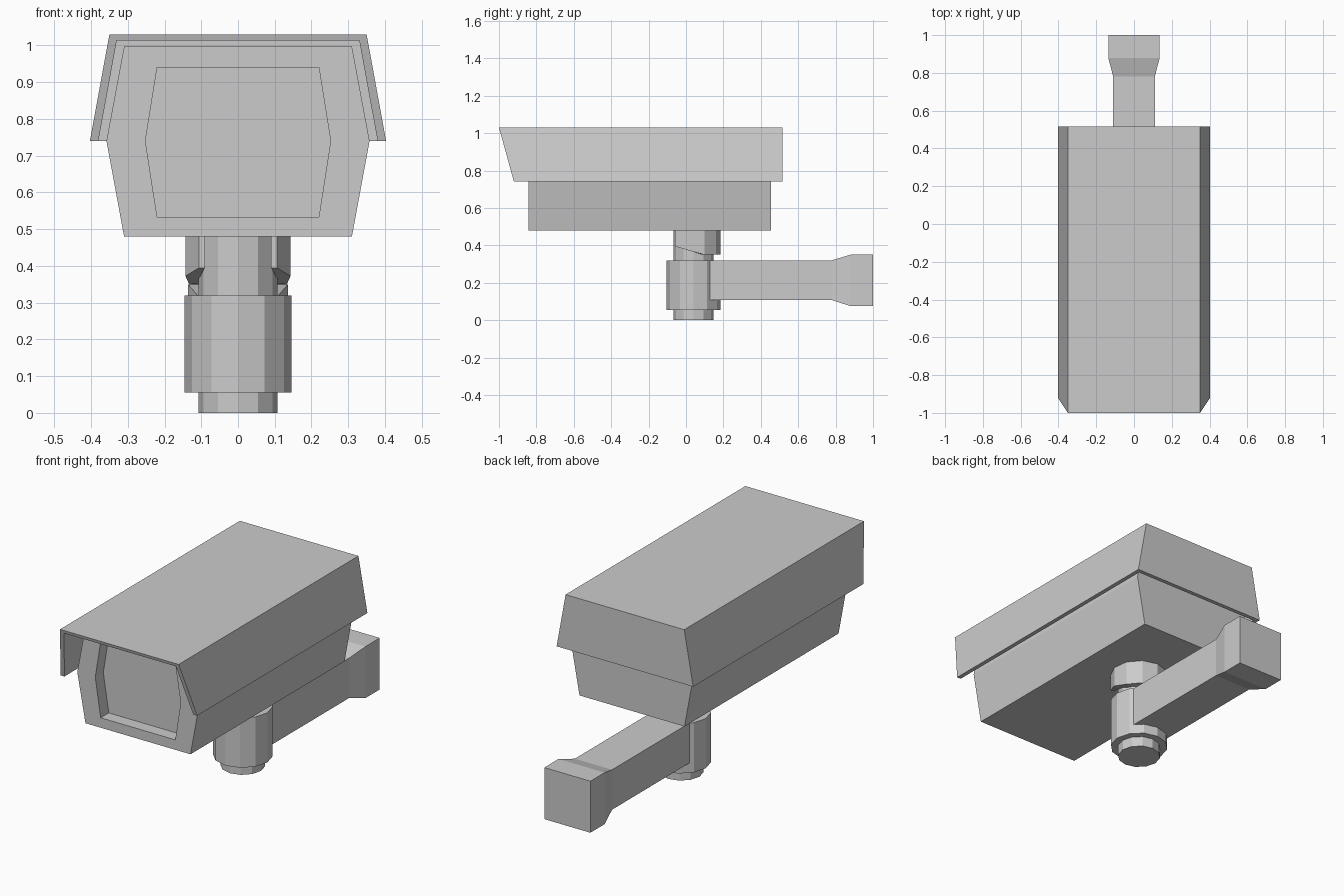
import bpy, bmesh, math

if "Cube" in bpy.data.objects:
    bpy.data.objects.remove(bpy.data.objects["Cube"])


def finish(name, bm):
    bmesh.ops.recalc_face_normals(bm, faces=bm.faces)
    me = bpy.data.meshes.new(name)
    bm.to_mesh(me)
    bm.free()
    ob = bpy.data.objects.new(name, me)
    bpy.context.collection.objects.link(ob)
    return ob


def loft(name, loops):
    """Skin a list of closed point loops and cap both ends."""
    bm = bmesh.new()
    rings = [[bm.verts.new(p) for p in loop] for loop in loops]
    n = len(rings[0])
    for a, b in zip(rings, rings[1:]):
        for i in range(n):
            j = (i + 1) % n
            bm.faces.new((a[i], a[j], b[j], b[i]))
    bm.faces.new(rings[0])
    bm.faces.new(rings[-1])
    return finish(name, bm)


def hexagon(y, w, wm, z0, zm, z1):
    return [(-w, y, z0), (w, y, z0), (wm, y, zm), (w, y, z1), (-w, y, z1), (-wm, y, zm)]


def rect(y, w, z0, z1):
    return [(-w, y, z0), (w, y, z0), (w, y, z1), (-w, y, z1)]


def circle(r, z, n=12):
    return [(r * math.cos(2 * math.pi * i / n), PIVOT_Y + r * math.sin(2 * math.pi * i / n), z)
            for i in range(n)]


PIVOT_Y = 0.04

# Camera housing with recessed front window
outer = (0.31, 0.358, 0.48, 0.74, 0.997)
window = (0.22, 0.252, 0.533, 0.74, 0.94)
loft("camera_housing", [hexagon(0.455, *outer), hexagon(-0.843, *outer),
                        hexagon(-0.843, *window), hexagon(-0.775, *window)])


# Sun hood: open below and in front, slanted front edge, closed back
def hood_section(w_low, w_top, z_top, y=None):
    pts = [(-w_low, 0.74), (-w_top, z_top), (w_top, z_top), (w_low, 0.74)]
    return [(x, -1 + (1.03 - z) * 0.276 if y is None else y, z) for x, z in pts]


bm = bmesh.new()
of, ob, ib, inf = [[bm.verts.new(p) for p in s] for s in (
    hood_section(0.403, 0.35, 1.03), hood_section(0.403, 0.35, 1.03, 0.515),
    hood_section(0.38, 0.33, 1.013, 0.493), hood_section(0.38, 0.33, 1.013))]
for a, b in ((of, ob), (ib, inf), (inf, of)):
    for i in range(3):
        bm.faces.new((a[i], a[i + 1], b[i + 1], b[i]))
for i in (0, 3):
    bm.faces.new((of[i], ob[i], ib[i], inf[i]))
bm.faces.new((ob[0], ob[3], ib[3], ib[0]))
bm.faces.new(ob)
bm.faces.new(ib)
finish("sun_hood", bm)

# Pivot pin and hub
loft("pivot_pin", [circle(0.108, 0), circle(0.108, 0.485)])
loft("pivot_hub", [circle(0.145, 0.055), circle(0.145, 0.32)])

# Wall arm flaring into its mounting end
loft("wall_arm", [rect(0.12, 0.11, 0.107, 0.32), rect(0.78, 0.11, 0.107, 0.32),
                  rect(0.88, 0.136, 0.075, 0.35), rect(1.0, 0.136, 0.075, 0.35)])

# Collar under the housing: open at the front, slanted underside
sections = []
count = 9
for i in range(count):
    t = math.radians(-43 + 266 * i / (count - 1))
    c, s = math.cos(t), math.sin(t)
    o = (0.145 * c, PIVOT_Y + 0.145 * s)
    q = (0.105 * c, PIVOT_Y + 0.105 * s)
    if i in (0, count - 1):
        q = (math.copysign(0.09, c), o[1])
    low = [max(0.35, 0.395 - 0.3 * (p[1] + 0.06)) for p in (o, q)]
    sections.append([(*o, low[0]), (*o, 0.482), (*q, 0.482), (*q, low[1])])
loft("pivot_collar", sections)
